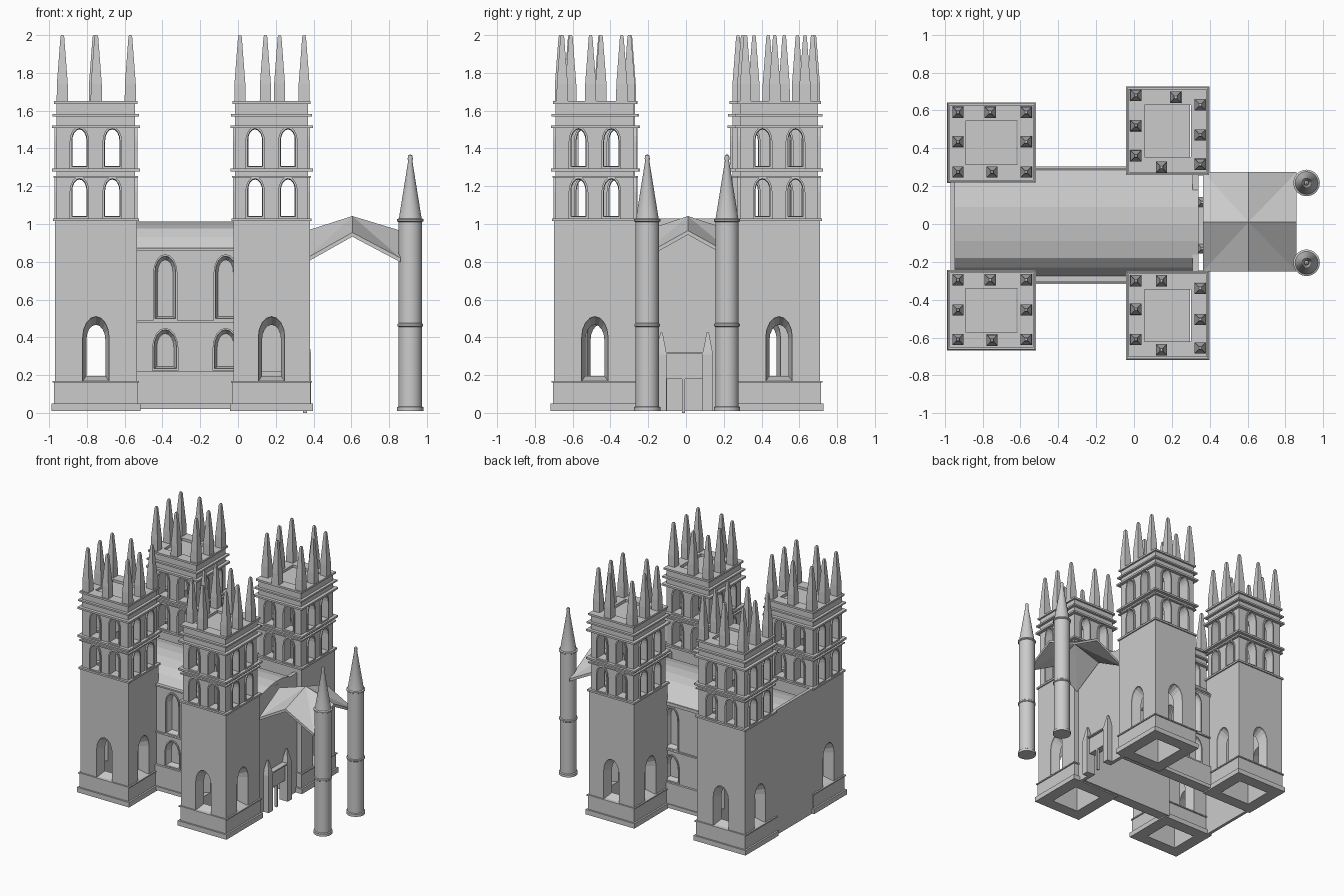
import bpy, bmesh, math
from mathutils import Vector

if "Cube" in bpy.data.objects:
    bpy.data.objects.remove(bpy.data.objects["Cube"])


def loft(bm, loops, cyclic=False):
    """Skin equal-length closed loops; cap the ends unless cyclic."""
    vs = [[bm.verts.new(p) for p in lp] for lp in loops]
    n = len(vs[0])
    pairs = list(zip(vs, vs[1:])) + ([(vs[-1], vs[0])] if cyclic else [])
    for a, b in pairs:
        for i in range(n):
            bm.faces.new((a[i], a[(i + 1) % n], b[(i + 1) % n], b[i]))
    if not cyclic:
        bm.faces.new(vs[0])
        bm.faces.new(vs[-1])


def finish(name, bm, smooth=False):
    bmesh.ops.recalc_face_normals(bm, faces=bm.faces)
    me = bpy.data.meshes.new(name)
    bm.to_mesh(me)
    bm.free()
    ob = bpy.data.objects.new(name, me)
    bpy.context.collection.objects.link(ob)
    if smooth:
        bpy.context.view_layer.objects.active = ob
        ob.select_set(True)
        bpy.ops.object.shade_smooth_by_angle(angle=math.radians(35))
        ob.select_set(False)
    return ob


def rect(b, off, z):
    x0, x1, y0, y1 = b
    return [(x0 - off, y0 - off, z), (x1 + off, y0 - off, z),
            (x1 + off, y1 + off, z), (x0 - off, y1 + off, z)]


def box(bm, x0, x1, y0, y1, z0, z1):
    b = (x0, x1, y0, y1)
    loft(bm, [rect(b, 0, z0), rect(b, 0, z1)])


def arch(w, z0, z1):
    """Pointed-ellipse window outline as (u, z) points."""
    h = w * 0.8
    pts = [(-w / 2, z0), (w / 2, z0)]
    for i in range(9):
        t = math.pi * i / 8
        pts.append((w / 2 * math.cos(t), z1 - h + h * math.sin(t)))
    return pts


def on_face(b, side, u, prof, depth):
    """Put an outline on a side of box b, at a depth behind its surface."""
    x0, x1, y0, y1 = b
    return {'S': [(u + p, y0 + depth, z) for p, z in prof],
            'N': [(u + p, y1 - depth, z) for p, z in prof],
            'W': [(x0 + depth, u + p, z) for p, z in prof],
            'E': [(x1 - depth, u + p, z) for p, z in prof]}[side]


def opening(bm, b, side, u, outer, inner, deep):
    loft(bm, [on_face(b, side, u, arch(*outer), -0.03),
              on_face(b, side, u, arch(*outer), 0.012),
              on_face(b, side, u, arch(*inner), deep)])


def frame(bm, b, side, u, w, z0, z1, base, t=0.012):
    big, small = arch(w + 2 * t, z0 - t, z1 + t), arch(w, z0, z1)
    loft(bm, [on_face(b, side, u, pr, d) for pr, d in
              ((big, base + 0.004), (big, base - t), (small, base - t), (small, base + 0.004))], True)


def cut(ob, cutter):
    cutter.hide_render = True
    cutter.display_type = 'WIRE'
    m = ob.modifiers.new("openings", 'BOOLEAN')
    m.operation, m.solver, m.object = 'DIFFERENCE', 'EXACT', cutter


WALL = 0.08


def tower(name, b, left, right, mids, px):
    x0, x1, y0, y1 = b
    cx, cy = (x0 + x1) / 2, (y0 + y1) / 2
    # Hollow shaft with a slightly narrower belfry
    bm = bmesh.new()
    loft(bm, [rect(b, 0, .01), rect(b, 0, 1.02), rect(b, -.01, 1.02), rect(b, -.01, 1.65),
              rect(b, -WALL, 1.65), rect(b, -WALL, .01)], True)
    shaft = finish(name + "_shaft", bm)
    # Windows on all four sides
    cb, fb = bmesh.new(), bmesh.new()
    for side in 'SNWE':
        c = cx if side in 'SN' else cy
        opening(cb, b, side, c, (.14, .168, .51), (.095, .2, .46), WALL + .01)
        for z in (1.035, 1.3):
            for d in (-.087, .087):
                opening(cb, b, side, c + d, (.08, z + .005, z + .205), (.075, z + .008, z + .2), WALL + .01)
                frame(fb, b, side, c + d, .08, z + .005, z + .205, .01)
    cut(shaft, finish(name + "_window_cutter", cb))
    finish(name + "_window_hoods", fb)
    # Plinth, string courses and cornices
    bm = bmesh.new()
    for z0, z1, off in ((.01, .05, .018), (.05, .16, .004), (.16, .17, .012), (1.015, 1.03, .01),
                        (1.245, 1.255, .006), (1.278, 1.293, .016), (1.507, 1.522, .016),
                        (1.57, 1.583, .012), (1.635, 1.65, .004)):
        loft(bm, [rect(b, off, z0), rect(b, off, z1), rect(b, -.03, z1), rect(b, -.03, z0)], True)
        if z1 == .16:  # the plain plinth must stay clear of the windows above
            continue
    finish(name + "_string_courses", bm)
    # Roof slab inside the parapet
    bm = bmesh.new()
    box(bm, x0 + .075, x1 - .085, y0 + .075, y1 - .075, 1.6, 1.63)
    finish(name + "_roof", bm)
    # Pinnacles
    bm = bmesh.new()
    pts = [(px[0], y) for y in left] + [(px[1], y) for y in right] + mids
    for x, y in pts:
        q = (x, x, y, y)
        loft(bm, [rect(q, .03, 1.64), rect(q, .029, 1.74), rect(q, .01, 1.99), rect(q, .006, 2.0)])
    finish(name + "_pinnacles", bm)


ys = (-.61, -.455, -.295)
tower("front_left_tower", (-.97, -.535, -.65, -.26), ys, ys, [(-.76, -.295), (-.75, -.615)], (-.93, -.57))
ys = (.275, .435, .59)
tower("back_left_tower", (-.97, -.535, .235, .625), ys, ys, [(-.76, .59), (-.75, .275)], (-.93, -.57))
tower("front_right_tower", (-.025, .38, -.70, -.265), (-.61, -.45, -.3), (-.655, -.505, -.34),
      [(.145, -.3), (.145, -.665)], (.01, .35))
tower("back_right_tower", (-.025, .38, .275, .71), (.36, .52, .68), (.315, .47, .63),
      [(.22, .67), (.145, .3)], (.01, .35))

# Nave side walls with recessed windows, plinth and string courses
NB = (-.55, .34, -.29, .275)
for side, y0, y1 in (('S', -.29, -.23), ('N', .215, .275)):
    bm = bmesh.new()
    box(bm, NB[0], NB[1], y0, y1, .02, .87)
    wall = finish("nave_wall_" + side.lower(), bm)
    cb, fb = bmesh.new(), bmesh.new()
    for u in (-.385, -.065):
        for w, z0, z1 in ((.12, .235, .44), (.11, .5, .83)):
            opening(cb, NB, side, u, (w, z0, z1), (w - .03, z0 + .01, z1 - .02), .045)
            frame(fb, NB, side, u, w, z0, z1, 0, .01)
    cut(wall, finish("nave_window_cutter_" + side.lower(), cb))
    for z0, z1, off in ((.02, .05, .028), (.05, .22, .018), (.478, .49, .012), (.86, .872, .014)):
        box(fb, NB[0], NB[1] - .04, y0 - (off if side == 'S' else -.01),
            y1 + (off if side == 'N' else -.01), z0, z1)
    finish("nave_trim_" + side.lower(), fb)

# Curved nave roof
bm = bmesh.new()
prof = [(-.28, .865), (-.23, .93), (-.18, .975), (-.09, 1.0), (0, 1.012), (.09, 1.008), (.17, .99), (.285, .875)]
prof += [(y, z - .03) for y, z in reversed(prof)]
loft(bm, [[(x, y, z) for y, z in prof] for x in (-.96, .34)])
finish("nave_roof", bm)

# West end wall, and east wall around the doorway
bm = bmesh.new()
box(bm, -.97, -.945, -.27, .245, .01, 1.03)
finish("west_wall", bm)
bm = bmesh.new()
for y0, y1, z0 in ((-.27, -.1, .01), (-.1, .09, .18), (.09, .28, .01)):
    box(bm, .31, .34, y0, y1, z0, .98)
finish("east_wall", bm)

# Entrance gate: pinnacled posts, lintel panel and centre post
bm = bmesh.new()
for y in (-.13, .115):
    q = (.36, .36, y, y)
    loft(bm, [rect(q, .027, .01), rect(q, .027, .31), rect(q, .024, .33), rect(q, .006, .425)])
box(bm, .34, .365, -.14, .13, .18, .32)
box(bm, .335, .385, -.15, .14, .312, .322)
box(bm, .345, .365, -.02, -.006, 0, .18)
finish("entrance_gate", bm)

# Porch canopy, gabled to all four sides
bm = bmesh.new()
xs, ysp = (.365, .605, .86), (-.25, .01, .275)
heights = ((.82, .955, .82), (.965, 1.042, .965), (.82, .955, .82))
rim = [(0, 0), (0, 1), (0, 2), (1, 2), (2, 2), (2, 1), (2, 0), (1, 0)]
layers = []
for dz in (0, -.022):
    ring = [bm.verts.new((xs[i], ysp[j], heights[j][i] + dz)) for i, j in rim]
    mid = bm.verts.new((xs[1], ysp[1], heights[1][1] + dz))
    for k in range(8):
        bm.faces.new((ring[k], ring[(k + 1) % 8], mid))
    layers.append(ring)
for k in range(8):
    a, c = layers
    bm.faces.new((a[k], a[(k + 1) % 8], c[(k + 1) % 8], c[k]))
finish("porch_canopy", bm)

# Round turrets with conical spires, turned from one profile
turret = [(.07, .01), (.07, .03), (.062, .035), (.062, .455), (.068, .46), (.068, .47), (.062, .475),
          (.062, 1.01), (.07, 1.015), (.07, 1.025), (.06, 1.03), (.011, 1.335), (.014, 1.345),
          (.011, 1.362), (.003, 1.368)]
for name, y in (("front_turret", -.205), ("back_turret", .217)):
    bm = bmesh.new()
    loft(bm, [[(.912 + r * math.cos(math.tau * i / 32), y + r * math.sin(math.tau * i / 32), z)
               for i in range(32)] for r, z in turret])
    finish(name, bm, True)
